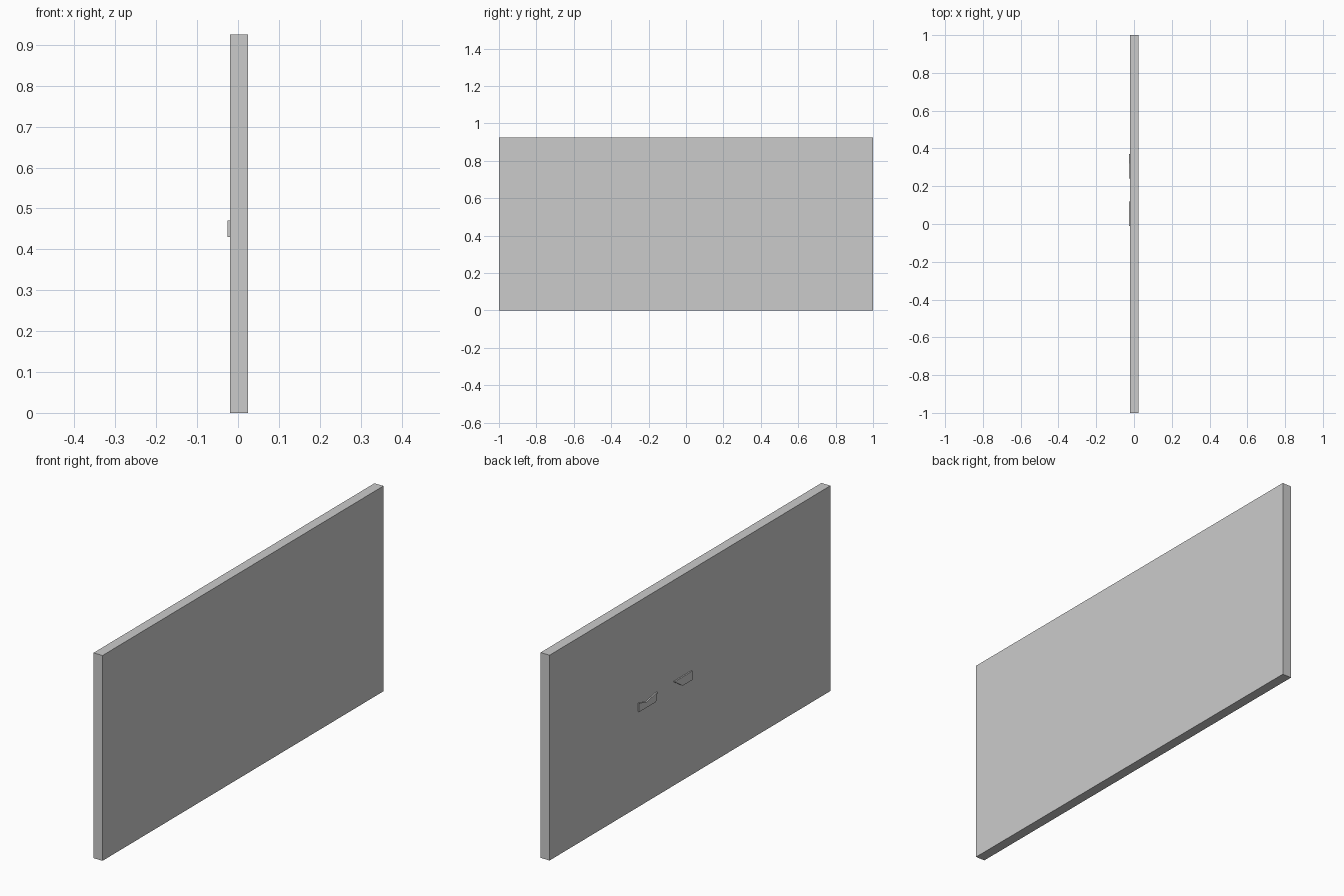
import bpy

if "Cube" in bpy.data.objects:
    bpy.data.objects.remove(bpy.data.objects["Cube"])

HEIGHT = 0.925
ROWS = 4
X_FACE, X_MID, X_BACK, X_RAISED = -0.020, 0.004, 0.025, -0.026


def prism(name, outline, x0, x1):
    """Extrude a (y, z) outline between two x planes."""
    n = len(outline)
    verts = [(x, y, z) for x in (x0, x1) for y, z in outline]
    faces = [list(range(n))[::-1], list(range(n, 2 * n))]
    faces += [[i, (i + 1) % n, n + (i + 1) % n, n + i] for i in range(n)]
    if sum(outline[i][0] * outline[(i + 1) % n][1]
           - outline[(i + 1) % n][0] * outline[i][1] for i in range(n)) < 0:
        faces = [f[::-1] for f in faces]
    mesh = bpy.data.meshes.new(name)
    mesh.from_pydata(verts, [], faces)
    mesh.update()
    obj = bpy.data.objects.new(name, mesh)
    bpy.context.collection.objects.link(obj)
    return obj


# Flush horizontal boards in two layers
step = HEIGHT / ROWS
for row in range(ROWS):
    z0, z1 = row * step, (row + 1) * step
    board = [(-1, z0), (1, z0), (1, z1), (-1, z1)]
    prism(f"face_board_{row + 1}", board, X_FACE, X_MID)
    prism(f"backing_board_{row + 1}", board, X_MID, X_BACK)

# Two thin raised chips on the left face
prism("raised_chip_wide", [(-0.01, 0.43), (0.06, 0.43), (0.12, 0.47), (-0.01, 0.47)],
      X_RAISED, X_FACE)
prism("raised_chip_narrow", [(0.25, 0.43), (0.37, 0.43), (0.37, 0.47), (0.32, 0.455), (0.24, 0.47)],
      X_RAISED, X_FACE)
